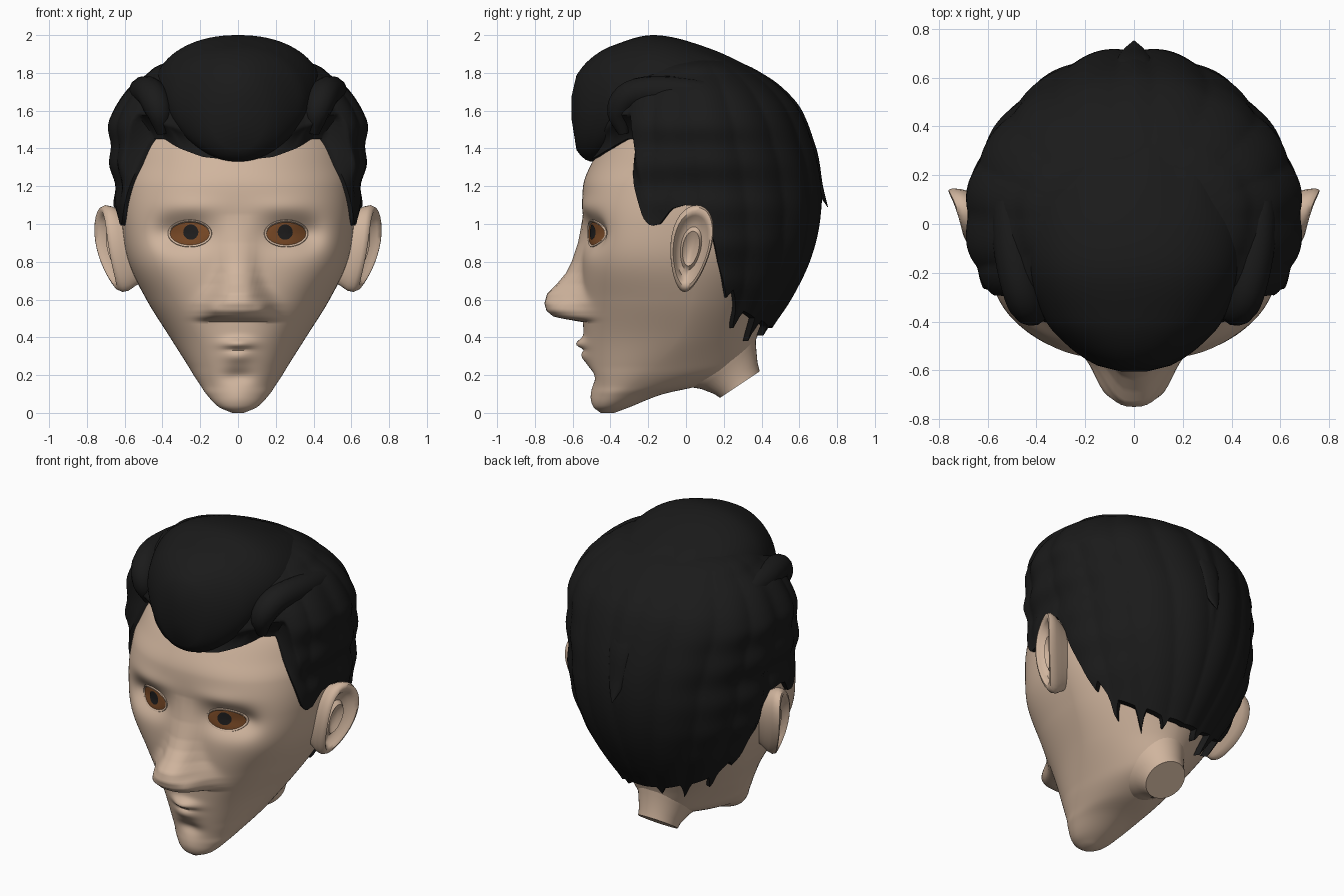
import bpy, bmesh, math
from math import sin, cos, pi, exp, radians
from mathutils import Vector
from mathutils.bvhtree import BVHTree

if "Cube" in bpy.data.objects:
    bpy.data.objects.remove(bpy.data.objects["Cube"])


def material(name, rgb):
    m = bpy.data.materials.new(name)
    m.diffuse_color = (*rgb, 1)
    m.use_nodes = True
    m.node_tree.nodes["Principled BSDF"].inputs["Base Color"].default_value = m.diffuse_color
    return m


SKIN = material("skin", (0.63, 0.46, 0.34))
HAIR = material("black hair", (0.0105, 0.0105, 0.0105))
IRIS = material("brown iris", (0.20, 0.07, 0.02))
PUPIL = material("dark pupil", (0.014, 0.013, 0.013))


def finish(name, bm, mat, angle=50):
    bmesh.ops.recalc_face_normals(bm, faces=bm.faces)
    me = bpy.data.meshes.new(name)
    bm.to_mesh(me)
    bm.free()
    me.materials.append(mat)
    ob = bpy.data.objects.new(name, me)
    bpy.context.collection.objects.link(ob)
    bpy.ops.object.select_all(action='DESELECT')
    ob.select_set(True)
    bpy.context.view_layer.objects.active = ob
    bpy.ops.object.shade_smooth_by_angle(angle=radians(angle))
    return ob


def loft(name, rings, mat, caps=(True, True), angle=50):
    """Skin a list of closed rings of equal length."""
    bm = bmesh.new()
    vs = [[bm.verts.new(p) for p in r] for r in rings]
    n = len(rings[0])
    for a, b in zip(vs, vs[1:]):
        for i in range(n):
            j = (i + 1) % n
            bm.faces.new((a[i], a[j], b[j], b[i]))
    if caps[0]:
        bm.faces.new(vs[0][::-1])
    if caps[1]:
        bm.faces.new(vs[-1])
    return finish(name, bm, mat, angle)


def sample(table, t, smooth=True):
    """Interpolate the rows of a table whose first column is the key."""
    t = min(max(t, table[0][0]), table[-1][0])
    k = next(i for i in range(len(table) - 1) if t <= table[i + 1][0])
    a, b = table[k], table[k + 1]
    h = b[0] - a[0]
    u = (t - a[0]) / h
    if not smooth:
        return [p + (q - p) * u for p, q in zip(a[1:], b[1:])]
    p0, p3 = table[max(k - 1, 0)], table[min(k + 2, len(table) - 1)]
    out = []
    for c in range(1, len(a)):
        m0 = (b[c] - p0[c]) / (b[0] - p0[0]) * h
        m1 = (p3[c] - a[c]) / (p3[0] - a[0]) * h
        out.append((2*u**3 - 3*u*u + 1) * a[c] + (u**3 - 2*u*u + u) * m0
                   + (3*u*u - 2*u**3) * b[c] + (u**3 - u*u) * m1)
    return out


def power(v, e):
    return math.copysign(abs(v) ** e, v)


def slice_point(row, phi, nb):
    """Point on a horizontal section; phi = 0 faces the front."""
    w, yf, yb, yc, nf = row
    n = nf if cos(phi) > 0 else nb
    r = (yc - yf) if cos(phi) > 0 else (yb - yc)
    return max(w, 0) * power(sin(phi), 2 / n), yc - r * power(cos(phi), 2 / n)


# Head: columns are z, half width, front y, back y, widest y, front squareness
HEAD = [(0, .03, -.45, -.38, -.42, 2), (.03, .10, -.485, -.30, -.40, 2),
        (.1, .168, -.49, -.12, -.34, 2.1), (.14, .195, -.495, .06, -.29, 2.1),
        (.2, .235, -.51, .25, -.22, 2.1), (.25, .265, -.52, .32, -.17, 2.1),
        (.4, .36, -.54, .375, -.04, 2.2), (.6, .485, -.55, .46, .03, 2.5),
        (.8, .58, -.55, .56, .05, 2.9), (1.0, .615, -.545, .63, .06, 2.8),
        (1.2, .62, -.545, .64, .06, 2.35), (1.3, .61, -.51, .62, .06, 2.1),
        (1.45, .57, -.42, .58, .07, 2.0), (1.6, .45, -.28, .48, .08, 2.0),
        (1.72, .2, -.1, .28, .08, 2)]
# Nose: z, projection, half width
NOSE = [(.482, 0, .16), (.495, .09, .165), (.51, .155, .168), (.54, .19, .168),
        (.58, .2, .16), (.63, .185, .135), (.68, .135, .11), (.74, .085, .095),
        (.8, .055, .085), (.9, .025, .075), (1.05, 0, .07)]


def bump(x, z, cx, cz, sx, sz):
    return exp(-((x - cx) / sx) ** 2 - ((z - cz) / sz) ** 2)


def face_relief(x, z):
    a = abs(x)
    p, s = sample(NOSE, z, False)
    d = -p * exp(-(a / s) ** 2.9)
    d += .06 * bump(a, z, .24, .95, .11, .085)       # eye sockets
    d += .055 * bump(a, z, .37, .95, .09, .085)      # outer eye corners
    d -= .012 * bump(a, z, .24, 1.09, .16, .05)      # brow ridge
    d -= .025 * bump(a, z, .13, .55, .04, .04)       # nostril wings
    d -= .045 * bump(a, z, 0, .365, .08, .03)        # upper lip
    d -= .025 * bump(a, z, 0, .30, .075, .035)       # lower lip
    d += .015 * bump(a, z, 0, .335, .06, .012)       # mouth line
    d += .03 * bump(a, z, 0, .195, .08, .04)         # hollow over the chin
    d -= .015 * bump(a, z, 0, .085, .09, .05)        # chin
    return d


COLS = 180
rings = []
for i in range(173):
    z = 1.72 * i / 172
    row = sample(HEAD, z)
    ring = []
    for k in range(COLS):
        phi = 2 * pi * k / COLS
        x, y = slice_point(row, phi, 1.85)
        if cos(phi) > 0:
            y += face_relief(x, z) * min(1, cos(phi) * 3)
        ring.append((x, y, z))
    rings.append(ring)
head = loft("head", rings, SKIN)

# Neck: front y, front z, back y, back z, half width
rings = []
for yf, zf, yb, zb, w in [(.18, .08, .39, .22, .12), (.15, .10, .378, .27, .125),
                          (.08, .127, .37, .36, .15), (0, .14, .37, .42, .175),
                          (-.1, .2, .37, .48, .2)]:
    rings.append([(w * sin(t), (yf + yb) / 2 - (yb - yf) / 2 * cos(t),
                   (zf + zb) / 2 - (zb - zf) / 2 * cos(t))
                  for t in (2 * pi * k / 40 for k in range(40))])
loft("neck", rings, SKIN, angle=40)


# Eyes: curved plates laid on the face
def tree(ob):
    return BVHTree.FromPolygons([v.co for v in ob.data.vertices],
                                [p.vertices for p in ob.data.polygons])


def front_y(bvh, x, z):
    return bvh.ray_cast(Vector((x, -2, z)), Vector((0, 1, 0)))[0].y


def plate(name, bvh, cx, cz, rx, rz, lift, bulge, mat):
    rings = []
    for r in (1, .85, .7, .5, .3, .05):
        ring = []
        for k in range(40):
            t = 2 * pi * k / 40
            x, z = cx + rx * r * cos(t), cz + rz * r * sin(t)
            ring.append((x, front_y(bvh, x, z) - lift - bulge * (1 - r * r), z))
        rings.append(ring)
    return loft(name, rings, mat, (False, True))


face = tree(head)
for side, label in ((1, "left"), (-1, "right")):
    eye = plate(label + "_eye", face, side * .255, .95, .105, .061, .006, .025, IRIS)
    plate(label + "_pupil", tree(eye), side * .25, .957, .04, .04, .004, 0, PUPIL)
    # eyelid rim
    rim = []
    for k in range(40):
        t = 2 * pi * k / 40
        ring = []
        for j in range(8):
            q = 2 * pi * j / 8
            e = .008 * cos(q)
            x, z = side * .255 + (.109 + e) * cos(t), .95 + (.065 + e) * sin(t)
            ring.append((x, front_y(face, x, z) - (.008 + .008 * max(0, sin(t))) * sin(q), z))
        rim.append(ring)
    loft(label + "_eyelid", rim + rim[:1], SKIN, (False, False))

    # Ear: rings of a tapered outline, scale and outward depth
    rings = []
    for s, d in ((.75, -.12), (.88, -.06), (.97, -.02), (1, .015), (.95, .035), (.86, .037),
                 (.76, .02), (.68, -.005), (.5, -.02), (.4, .0), (.25, -.02), (.05, -.03)):
        ring = []
        for k in range(36):
            t = 2 * pi * k / 36
            v = s * .23 * sin(t)
            y = .025 + .14 * v + .108 * s * cos(t) * (1 + 1.1 * v)
            ring.append((side * (.67 + .15 * v - .7 * v * v + .34 * y + d), y, .87 + v))
        rings.append(ring)
    loft(label + "_ear", rings, SKIN)

# Hair cap over the sides and back: same columns as the head
CAP = [(.34, .33, -.3, .40, .04, 2.4), (.45, .405, -.4, .455, .04, 2.4),
       (.6, .495, -.45, .555, .05, 2.4), (.8, .59, -.48, .655, .05, 2.5),
       (1.0, .645, -.5, .71, .05, 2.6), (1.2, .655, -.555, .72, .05, 2.5),
       (1.4, .68, -.48, .685, .05, 2.5), (1.6, .665, -.43, .61, .05, 2.6),
       (1.7, .59, -.40, .53, .05, 2.5), (1.78, .50, -.36, .43, .05, 2.3),
       (1.86, .36, -.24, .27, .05, 2), (1.9, .02, .03, .07, .05, 2)]
# Hairline: angle from the front, height
LINE = [(0, 1.335), (17, 1.355), (30, 1.40), (41, 1.45), (50, 1.45), (56, 1.3), (64, 1.15),
        (70, 1.03), (74, .99), (78, 1.0), (82, 1.08), (87, 1.10), (93, 1.09), (97, 1.0),
        (102, .8), (107, .66), (110, .60), (112, .66), (118, .56), (121, .43), (124, .54),
        (137, .50), (141, .38), (145, .49), (158, .46), (161, .40), (165, .46), (180, .45)]
CN, RN = 240, 60
rings = []
for j in range(-1, RN + 1):
    t = max(j, 0) / RN
    ring = []
    for k in range(CN):
        deg = 360 * k / CN
        phi = radians(deg)
        low = sample(LINE, min(deg, 360 - deg), False)[0]
        z = low + (1.9 - low) * sin(t * pi / 2)
        x, y = slice_point(sample(CAP, z), phi, 1.93)
        fold = min(deg, 360 - deg) / 180
        strand = abs(sin(fold * 27 + 1.5 * z)) * .022 - .012
        wave = .013 * sin(z * 30) * abs(sin(phi)) ** 3
        f = 1 + (strand + wave) * min(1, 4 * (1.92 - z))
        x, y = x * f, .05 + (y - .05) * f
        # the front hairline hugs the forehead and temples
        hug = max(0, 1 - (z - low) / .13) * min(1, max(0, cos(phi) * 4))
        if hug > 0:
            hx, hy = slice_point(sample(HEAD, z), phi, 1.85)
            x += (hx * 1.035 - x) * hug
            y += (.06 + (hy - .06) * 1.035 - y) * hug
        if j < 0:
            x, y = x * .9, .05 + (y - .05) * .9      # turned-in edge
        ring.append((x, y, z))
    rings.append(ring)
loft("hair_cap", rings, HAIR, (False, True))

# Quiff swept back over the crown: y, half width, bottom z, top z
QUIFF = [(-.605, .05, 1.55, 1.68), (-.595, .11, 1.44, 1.75), (-.565, .18, 1.37, 1.81),
         (-.5, .27, 1.33, 1.88), (-.4, .36, 1.36, 1.94), (-.17, .44, 1.42, 2.0),
         (.12, .44, 1.42, 1.93), (.4, .36, 1.42, 1.79), (.54, .22, 1.45, 1.68),
         (.59, .04, 1.55, 1.62)]
rings = []
for j in range(49):
    y = -.605 + 1.195 * j / 48
    w, lo, hi = sample(QUIFF, y)
    ring = []
    for k in range(80):
        t = 2 * pi * k / 80
        f = 1 + .07 * max(0, y) * sin(t * 13 + pi / 2)
        ring.append((w * f * power(cos(t), .9), y, (lo + hi) / 2 + (hi - lo) / 2 * f * sin(t)))
    rings.append(ring)
loft("quiff", rings, HAIR)


# Loose locks: tapered tubes along smooth paths (x, y, z, radius)
def lock(name, pts, flat=1.0):
    table = [(i, *p) for i, p in enumerate(pts)]
    rings = []
    for j in range(25):
        u = (len(pts) - 1) * j / 24
        x, y, z, r = sample(table, u)
        c = Vector((x, y, z))
        tan = (Vector(sample(table, u + .05)[:3]) - Vector(sample(table, u - .05)[:3])).normalized()
        a = tan.cross(Vector((x, y - .05, z - 1.3))).normalized()
        b = a.cross(tan)
        rings.append([c + max(r, .003) * (a * cos(q) + b * flat * sin(q))
                      for q in (2 * pi * k / 12 for k in range(12))])
    loft(name, rings, HAIR)


for side, label in ((1, "left"), (-1, "right")):
    lock(label + "_side_wave", [(side * .40, -.33, 1.48, .03), (side * .42, -.35, 1.60, .07),
         (side * .46, -.27, 1.69, .08), (side * .50, -.05, 1.70, .08),
         (side * .50, .2, 1.66, .06), (side * .42, .42, 1.5, .01)])
lock("back_lock", [(0, .33, 1.77, .03), (0, .52, 1.64, .07), (0, .65, 1.42, .08),
                   (0, .705, 1.2, .05), (0, .75, 1.09, .004)], .4)
